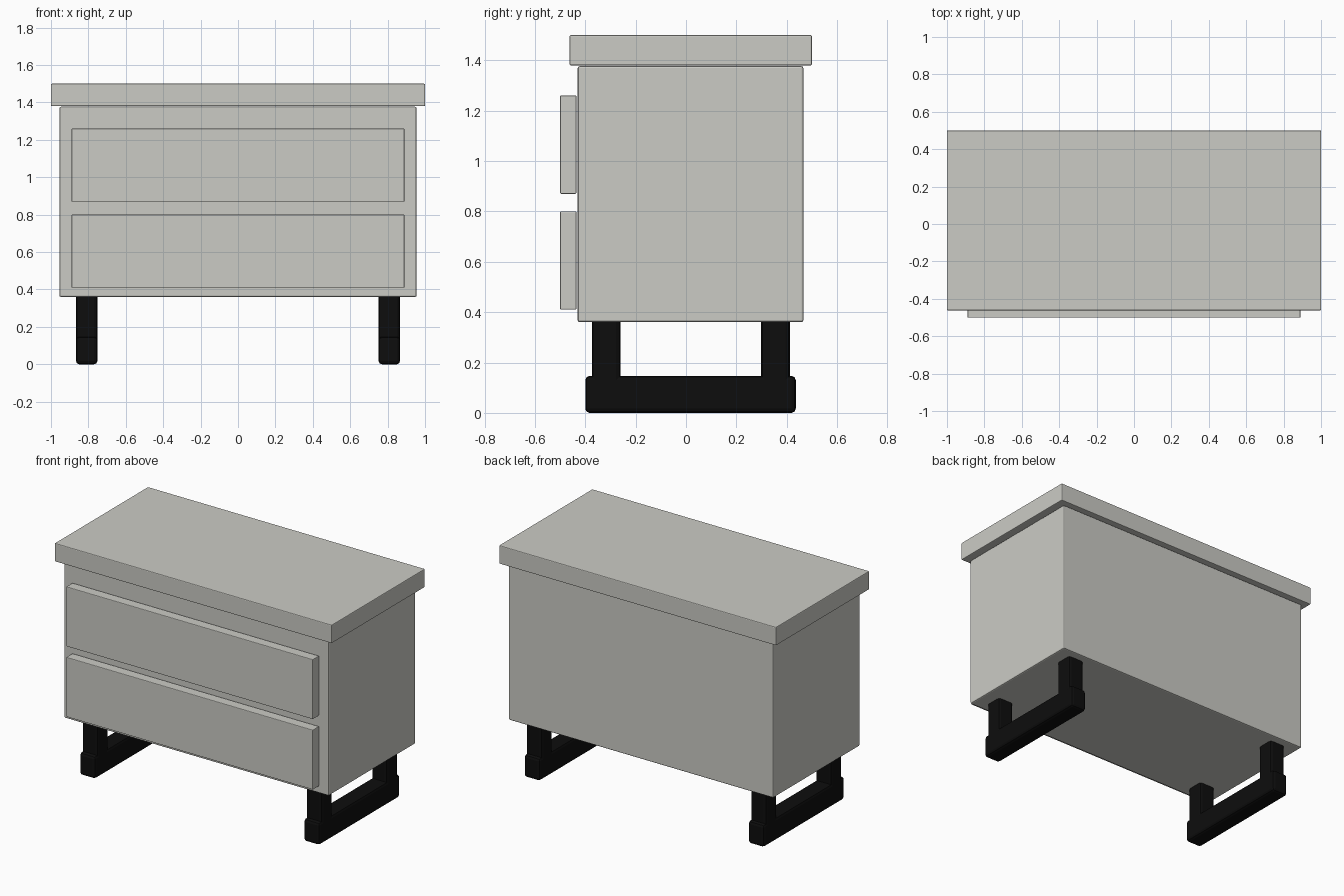
import bpy
import bmesh
from mathutils import Vector

default = bpy.data.objects.get("Cube")
if default:
    bpy.data.objects.remove(default, do_unlink=True)


def material(name, colour):
    mat = bpy.data.materials.new(name)
    mat.use_nodes = True
    mat.diffuse_color = colour
    mat.node_tree.nodes["Principled BSDF"].inputs["Base Color"].default_value = colour
    return mat


def box(name, low, high, mat, bevel, segments=2):
    """Bevelled box between two opposite corners."""
    low, high = Vector(low), Vector(high)
    bm = bmesh.new()
    bmesh.ops.create_cube(bm, size=1)
    bmesh.ops.scale(bm, vec=high - low, verts=bm.verts)
    mesh = bpy.data.meshes.new(name)
    bm.to_mesh(mesh)
    bm.free()
    mesh.materials.append(mat)
    obj = bpy.data.objects.new(name, mesh)
    obj.location = (low + high) / 2
    bpy.context.collection.objects.link(obj)
    mod = obj.modifiers.new("Rounded edges", 'BEVEL')
    mod.width = bevel
    mod.segments = segments
    return obj


grey = material("warm light grey", (0.60, 0.60, 0.56, 1))
black = material("black", (0.004, 0.004, 0.004, 1))

# Cabinet and overhanging top
box("cabinet_body", (-0.955, -0.43, 0.36), (0.955, 0.466, 1.377), grey, 0.008)
box("table_top", (-1, -0.462, 1.38), (1, 0.5, 1.5), grey, 0.005)

# Drawer fronts
for name, bottom in (("lower_drawer", 0.41), ("upper_drawer", 0.87)):
    box(name, (-0.89, -0.5, bottom), (0.89, -0.435, bottom + 0.39), grey, 0.004)

# Sled legs: a floor runner and two posts on each side
for side, x in (("right", -0.809), ("left", 0.809)):
    x0, x1 = x - 0.057, x + 0.057
    box(side + "_runner", (x0, -0.4, 0), (x1, 0.436, 0.147), black, 0.017)
    for end, y in (("front", -0.317), ("back", 0.355)):
        box(f"{side}_{end}_post", (x0, y - 0.057, 0.03),
            (x1, y + 0.057, 0.39), black, 0.017)
